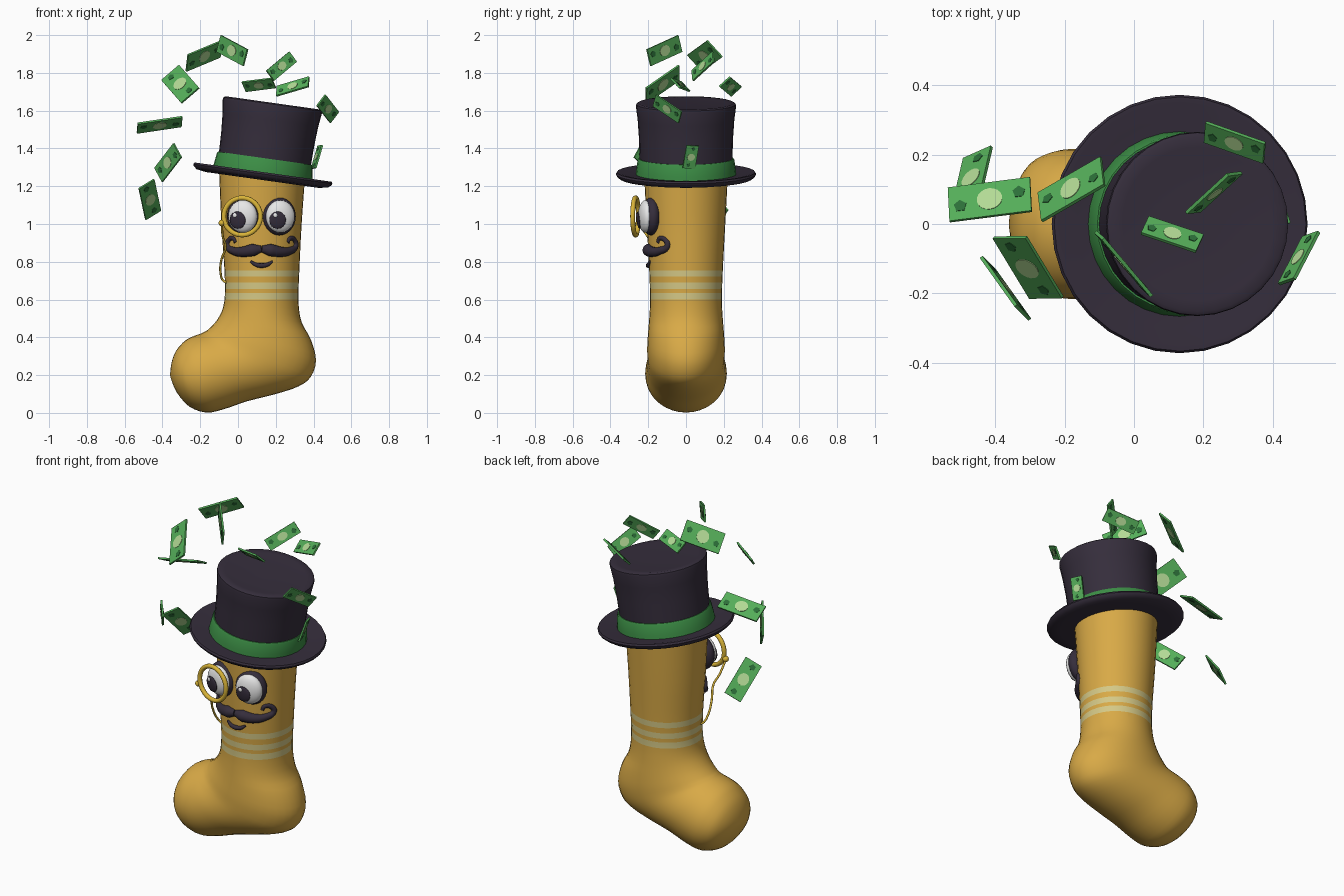
import bpy, bmesh, math
from mathutils import Vector, Matrix

if "Cube" in bpy.data.objects:
    bpy.data.objects.remove(bpy.data.objects["Cube"])


def material(name, rgb):
    m = bpy.data.materials.new(name)
    m.diffuse_color = (*rgb, 1)
    m.use_nodes = True
    m.node_tree.nodes["Principled BSDF"].inputs["Base Color"].default_value = m.diffuse_color
    return m


MUSTARD = material("mustard wool", (0.69, 0.40, 0.062))
CREAM = material("cream stripe", (0.66, 0.58, 0.24))
DARK = material("dark plum felt", (0.036, 0.027, 0.045))
BAND = material("ribbon green", (0.045, 0.27, 0.06))
NOTE = material("note green", (0.09, 0.42, 0.10))
NOTE_DARK = material("note dark green", (0.025, 0.16, 0.04))
NOTE_PALE = material("note pale green", (0.45, 0.70, 0.30))
WHITE = material("eye white", (0.80, 0.80, 0.80))
GOLD = material("gold", (0.70, 0.46, 0.04))


def finish(name, bm, mats, angle=40):
    """Turn a bmesh into an object, smooth except at sharp edges."""
    bmesh.ops.recalc_face_normals(bm, faces=bm.faces)
    me = bpy.data.meshes.new(name)
    bm.to_mesh(me)
    bm.free()
    ob = bpy.data.objects.new(name, me)
    bpy.context.collection.objects.link(ob)
    for m in mats:
        me.materials.append(m)
    bpy.ops.object.select_all(action='DESELECT')
    ob.select_set(True)
    bpy.context.view_layer.objects.active = ob
    bpy.ops.object.shade_smooth_by_angle(angle=math.radians(angle))
    return ob


def skin(bm, rings):
    """Bridge equal rings of points and close both ends."""
    rows = [[bm.verts.new(p) for p in r] for r in rings]
    n = len(rows[0])
    for a, b in zip(rows, rows[1:]):
        for i in range(n):
            j = (i + 1) % n
            bm.faces.new((a[i], a[j], b[j], b[i]))
    bm.faces.new(rows[0])
    bm.faces.new(rows[-1])


def catmull(a, b, c, d, t):
    return [0.5 * (2*q + (r-p)*t + (2*p-5*q+4*r-s)*t*t + (3*q-p-3*r+s)*t**3)
            for p, q, r, s in zip(a, b, c, d)]


def lathe(name, profile, mat, matrix, n=32, closed=False):
    bm = bmesh.new()
    skin(bm, [[(r * math.cos(i * math.tau / n), r * math.sin(i * math.tau / n), z)
               for i in range(n)] for r, z in profile])
    bm.transform(matrix)
    return finish(name, bm, [mat])


def ellipsoid(name, mat, matrix, scale):
    bm = bmesh.new()
    bmesh.ops.create_uvsphere(bm, u_segments=24, v_segments=14, radius=1,
                              matrix=matrix @ Matrix.Diagonal((*scale, 1)))
    return finish(name, bm, [mat], 80)


def tube(name, mat, pts, cyclic=False):
    """Smooth tube through (x, y, z, radius) points."""
    cu = bpy.data.curves.new(name, 'CURVE')
    cu.dimensions = '3D'
    cu.bevel_depth = 1
    cu.bevel_resolution = 3
    cu.resolution_u = 6
    cu.use_fill_caps = True
    sp = cu.splines.new('BEZIER')
    sp.bezier_points.add(len(pts) - 1)
    sp.use_cyclic_u = cyclic
    for bp, (x, y, z, r) in zip(sp.bezier_points, pts):
        bp.co = (x, y, z)
        bp.radius = r
        bp.handle_left_type = bp.handle_right_type = 'AUTO'
    cu.materials.append(mat)
    ob = bpy.data.objects.new(name, cu)
    bpy.context.collection.objects.link(ob)
    bpy.ops.object.select_all(action='DESELECT')
    ob.select_set(True)
    bpy.context.view_layer.objects.active = ob
    bpy.ops.object.convert(target='MESH')
    bpy.ops.object.shade_smooth_by_angle(angle=math.radians(60))
    return ob


# Sock: rings from cuff to toe (instep x, z, heel-side x, z, half width)
RINGS = [
    (-.10, 1.28, .355, 1.25, .222), (-.088, 1.0, .337, 1.0, .208),
    (-.072, .76, .325, .76, .195), (-.07, .62, .32, .59, .19),
    (-.085, .54, .337, .48, .194), (-.12, .48, .385, .39, .20),
    (-.16, .44, .413, .28, .205), (-.18, .428, .385, .19, .205),
    (-.192, .422, .32, .14, .205), (-.205, .417, .20, .10, .207),
    (-.225, .41, .05, .062, .212), (-.26, .395, -.08, .018, .216),
    (-.292, .372, -.17, .002, .208), (-.33, .325, -.26, .035, .175),
    (-.352, .265, -.325, .11, .105), (-.36, .20, -.355, .18, .02)]
bm = bmesh.new()
rows = []
last = len(RINGS) - 1
for k in range(last):
    quad = [RINGS[min(max(k + d, 0), last)] for d in (-1, 0, 1, 2)]
    rows += [catmull(*quad, t / 3) for t in range(3)]
rows.append(RINGS[-1])
N = 36
loops = []
for ix, iz, ox, oz, w in rows:
    c, h = Vector((ix + ox, 0, iz + oz)) / 2, Vector((ox - ix, 0, oz - iz)) / 2
    loops.append([c + h * math.cos(i * math.tau / N)
                  + Vector((0, w * math.sin(i * math.tau / N), 0)) for i in range(N)])
skin(bm, loops)
STRIPES = [(.60, .635), (.657, .69), (.722, .755)]
for z in [z for s in STRIPES for z in s]:
    bmesh.ops.bisect_plane(bm, geom=bm.verts[:] + bm.edges[:] + bm.faces[:],
                           plane_co=(0, 0, z), plane_no=(0, 0, 1))
for f in bm.faces:
    f.material_index = int(any(a < f.calc_center_median().z < b for a, b in STRIPES))
finish("sock", bm, [MUSTARD, CREAM], 60)

# Tilted top hat
HAT = Matrix.Translation((.13, 0, 1.255)) @ Matrix.Rotation(math.radians(8), 4, 'Y')
lathe("hat_brim", [(.05, -.022), (.30, -.022), (.35, -.014), (.368, 0), (.372, .01),
                   (.366, .02), (.35, .02), (.30, .01), (.05, .01)], DARK, HAT)
lathe("hat_crown", [(.24, 0), (.246, .09), (.249, .2), (.256, .3), (.265, .37),
                    (.263, .383), (.252, .39), (.22, .386), (.05, .386)], DARK, HAT)
lathe("hat_band", [(.24, .005), (.266, .01), (.264, .03), (.256, .085),
                   (.251, .094), (.235, .094)], BAND, HAT)

# Eyes: dark rim, white, pupil and glint, each turned slightly outward
for side, x, turn in (("left", .03, -10), ("right", .218, 12)):
    M = Matrix.Translation((x, -.185, 1.04)) @ Matrix.Rotation(math.radians(turn), 4, 'Z')
    ellipsoid(side + "_eye_rim", DARK, M, (.09, .05, .10))
    ellipsoid(side + "_eye_white", WHITE, M @ Matrix.Translation((0, -.03, 0)),
              (.078, .038, .086))

    def on_eye(dx, dz, sink):
        d = math.sqrt(1 - (dx / .078) ** 2 - (dz / .086) ** 2)
        nrm = Vector((dx / .078 ** 2, -d / .038, dz / .086 ** 2)).normalized()
        p = Vector((dx, -.03 - .038 * d, dz)) - nrm * sink
        return M @ Matrix.Translation(p) @ nrm.to_track_quat('Z', 'Y').to_matrix().to_4x4()

    ellipsoid(side + "_pupil", DARK, on_eye(-.022, -.02, .003), (.044, .046, .011))
    ellipsoid(side + "_glint", WHITE, on_eye(-.034, .006, -.005), (.012, .012, .006))

# Monocle ring, hinge bead and cord
RIM = Matrix.Translation((.022, -.267, 1.04)) @ Matrix.Rotation(math.radians(-9), 4, 'Z')
ring = []
for i in range(16):
    a = i * math.tau / 16
    p = RIM @ Vector((.098 * math.cos(a), 0, .098 * math.sin(a)))
    ring.append((*p, .013))
tube("monocle_ring", GOLD, ring, True)
ellipsoid("monocle_bead", GOLD, Matrix.Translation((-.086, -.25, 1.005)), (.017, .017, .017))
tube("monocle_cord", GOLD, [(-.086, -.25, 1.0, .006), (-.08, -.20, .93, .006),
                            (-.065, -.165, .88, .006), (-.088, -.115, .81, .006),
                            (-.092, -.075, .74, .006), (-.078, -.05, .70, .006),
                            (-.06, -.05, .69, .006)])


def wrap(dx, z, r, R=.203):
    """Place a point on the front of the leg."""
    return (.125 + dx, -math.sqrt(R * R - dx * dx), z, r)


# Moustache halves with curled tips, then the smile
HALF = [(0, .868, .018), (.045, .862, .034), (.10, .853, .028), (.148, .858, .021),
        (.178, .885, .017), (.170, .917, .014), (.146, .922, .012), (.138, .902, .010)]
for side, s in (("left", -1), ("right", 1)):
    tube(side + "_moustache", DARK, [wrap(s * dx, z, r) for dx, z, r in HALF])
tube("smile", DARK, [wrap(dx, z, r, .200) for dx, z, r in
                     [(-.058, .802, .006), (-.03, .785, .011), (0, .780, .013),
                      (.03, .785, .011), (.058, .802, .006)]])

# Floating banknotes: centre, long edge vector, short edge vector
NOTES = [
    ((-.18, .10, 1.89), (.18, .104, .075), (.01, -.08, .087)),
    ((-.03, -.115, 1.918), (.14, -.165, -.075), (.022, -.02, .088)),
    ((-.305, -.125, 1.74), (.105, -.173, -.12), (.095, 0, .08)),
    ((-.415, .07, 1.525), (.236, .03, .035), (0, .097, -.05)),
    ((-.37, -.185, 1.325), (.10, -.14, .13), (.04, -.04, -.075)),
    ((-.467, .13, 1.13), (.035, .15, -.165), (.08, .035, .05)),
    ((.11, -.03, 1.737), (.158, -.053, .02), (.013, .05, -.05)),
    ((.23, .09, 1.835), (.12, .11, .10), (.04, .005, -.055)),
    ((.29, .235, 1.728), (.17, -.06, .05), (0, .058, .05)),
    ((.475, -.098, 1.61), (.07, .135, -.09), (.045, .015, .06)),
    ((.418, .025, 1.355), (.035, .02, .12), (-.02, .065, 0))]
for k, (c, u, v) in enumerate(NOTES):
    u, v = Vector(u), Vector(v)
    width = v.length
    v = (v - u * (u.dot(v) / u.dot(u))).normalized() * width
    n = u.cross(v).normalized() * .010
    M = Matrix((u, v, n)).transposed().to_4x4()
    M.translation = c
    bm = bmesh.new()
    bmesh.ops.create_cube(bm, size=1, matrix=M)
    # Centre oval and two pentagons show as thin plates on both sides
    aspect = u.length / width
    for sides, px, py, w, mat in ((18, 0, 0, .31, 2), (5, -.36, -.1, .16, 1), (5, .36, .1, .16, 1)):
        old = set(bm.faces)
        h = .62 if sides > 5 else w * aspect
        bmesh.ops.create_cone(bm, cap_ends=True, segments=sides, radius1=.5, radius2=.5, depth=1.4,
                              matrix=M @ Matrix.Translation((px, py, 0)) @ Matrix.Diagonal((w, h, 1, 1)))
        for f in set(bm.faces) - old:
            f.material_index = mat
    finish("banknote_%02d" % (k + 1), bm, [NOTE, NOTE_DARK, NOTE_PALE], 15)
